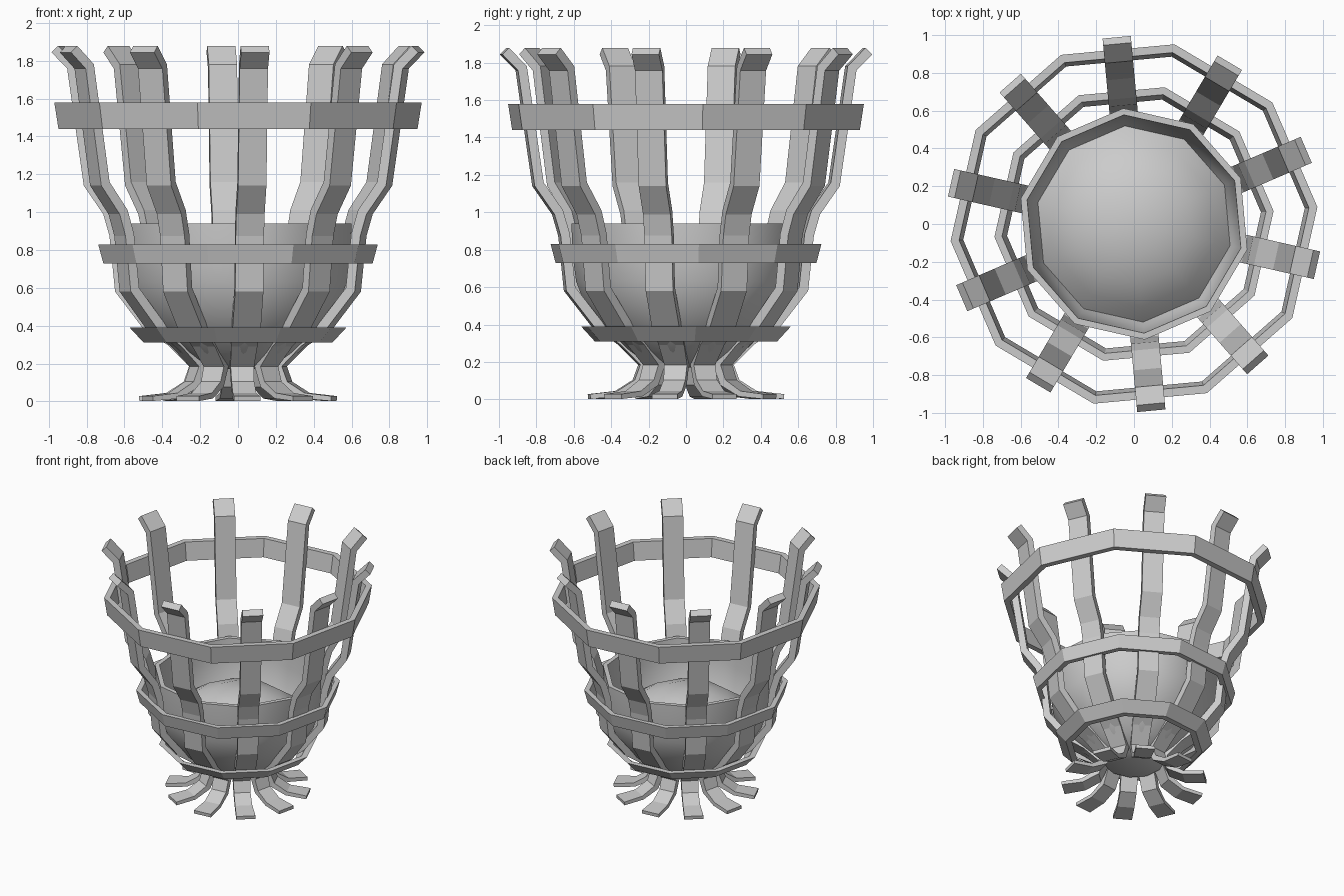
import bpy, bmesh
from math import radians, cos, sin
from mathutils import Vector

if "Cube" in bpy.data.objects:
    bpy.data.objects.remove(bpy.data.objects["Cube"])

N = 10                      # staves, and sides of every hoop
STAVE_ANGLE = radians(95.3)
HOOP_ANGLE = STAVE_ANGLE + radians(18)


def finish(name, bm, smooth=None):
    bmesh.ops.remove_doubles(bm, verts=bm.verts, dist=1e-5)
    bmesh.ops.recalc_face_normals(bm, faces=bm.faces)
    me = bpy.data.meshes.new(name)
    bm.to_mesh(me)
    bm.free()
    ob = bpy.data.objects.new(name, me)
    bpy.context.collection.objects.link(ob)
    if smooth:
        bpy.ops.object.select_all(action='DESELECT')
        ob.select_set(True)
        bpy.context.view_layer.objects.active = ob
        bpy.ops.object.shade_smooth_by_angle(angle=radians(smooth))
    return ob


def lathe(name, profile, start, closed=False, smooth=None):
    """Spin an (r, z) profile into an N-sided solid."""
    bm = bmesh.new()
    cols = []
    for i in range(N):
        a = start + radians(360 / N) * i
        cols.append([bm.verts.new((r * cos(a), r * sin(a), z)) for r, z in profile])
    rows = len(profile)
    for i in range(N):
        a, b = cols[i], cols[(i + 1) % N]
        for j in range(rows if closed else rows - 1):
            k = (j + 1) % rows
            bm.faces.new((a[j], b[j], b[k], a[k]))
    return finish(name, bm, smooth)


def hoop(name, z0, z1, r0, r1, t):
    return lathe(name, [(r0, z0), (r1, z1), (r1 - t, z1), (r0 - t, z0)],
                 HOOP_ANGLE, closed=True)


def stave(name, angle):
    """Bent flat bar following STAVE: (radius, height, width, thickness)."""
    bm = bmesh.new()
    pts = [Vector((r, z)) for r, z, w, t in STAVE]
    u, v = Vector((cos(angle), sin(angle), 0)), Vector((-sin(angle), cos(angle), 0))
    rings = []
    for i, p in enumerate(pts):
        d0 = (p - pts[max(i - 1, 0)]).normalized()
        d1 = (pts[min(i + 1, len(pts) - 1)] - p).normalized()
        d = (d0 + d1).normalized()
        n = Vector((d.y, -d.x))
        w, t = STAVE[i][2] / 2, STAVE[i][3] / 2
        if 0 < i < len(pts) - 1:
            t /= max(n.dot(Vector((d1.y, -d1.x))), 0.6)
        ring = []
        for s, q in ((-1, -1), (1, -1), (1, 1), (-1, 1)):
            c = p + n * t * q
            ring.append(bm.verts.new(u * c.x + v * w * s + Vector((0, 0, max(c.y, 0)))))
        rings.append(ring)
    for a, b in zip(rings, rings[1:]):
        for j in range(4):
            k = (j + 1) % 4
            bm.faces.new((a[j], a[k], b[k], b[j]))
    bm.faces.new(rings[0])
    bm.faces.new(rings[-1])
    return finish(name, bm)


# Staves: splayed foot, pinched neck, round belly, flared top
STAVE = [
    (0.52, 0.015, 0.14, 0.026), (0.37, 0.03, 0.125, 0.03),
    (0.265, 0.09, 0.12, 0.04), (0.225, 0.19, 0.125, 0.045),
    (0.34, 0.31, 0.14, 0.05), (0.485, 0.41, 0.15, 0.05),
    (0.625, 0.59, 0.15, 0.05), (0.655, 0.88, 0.15, 0.05),
    (0.69, 1.00, 0.15, 0.05), (0.795, 1.15, 0.15, 0.05),
    (0.885, 1.77, 0.15, 0.05), (0.975, 1.862, 0.15, 0.05),
]
for i in range(N):
    stave(f"stave_{i + 1}", STAVE_ANGLE + radians(36) * i)

# Three tapered hoops around the staves
hoop("upper_hoop", 1.44, 1.58, 0.953, 0.975, 0.045)
hoop("middle_hoop", 0.73, 0.83, 0.715, 0.742, 0.04)
hoop("lower_hoop", 0.31, 0.39, 0.50, 0.575, 0.045)

# Bowl with a thick rim
lathe("bowl", [
    (0, 0.17), (0.20, 0.17), (0.33, 0.26), (0.45, 0.37), (0.54, 0.50),
    (0.59, 0.63), (0.61, 0.78), (0.615, 0.94), (0.58, 0.94), (0.57, 0.78),
    (0.545, 0.63), (0.49, 0.50), (0.40, 0.37), (0.28, 0.27), (0, 0.23),
], STAVE_ANGLE, smooth=40)

# Mounded fill inside the bowl
lathe("coal_bed", [(0.535, 0.56), (0.44, 0.66), (0.32, 0.74), (0.17, 0.79), (0, 0.81)],
      STAVE_ANGLE, smooth=60)
